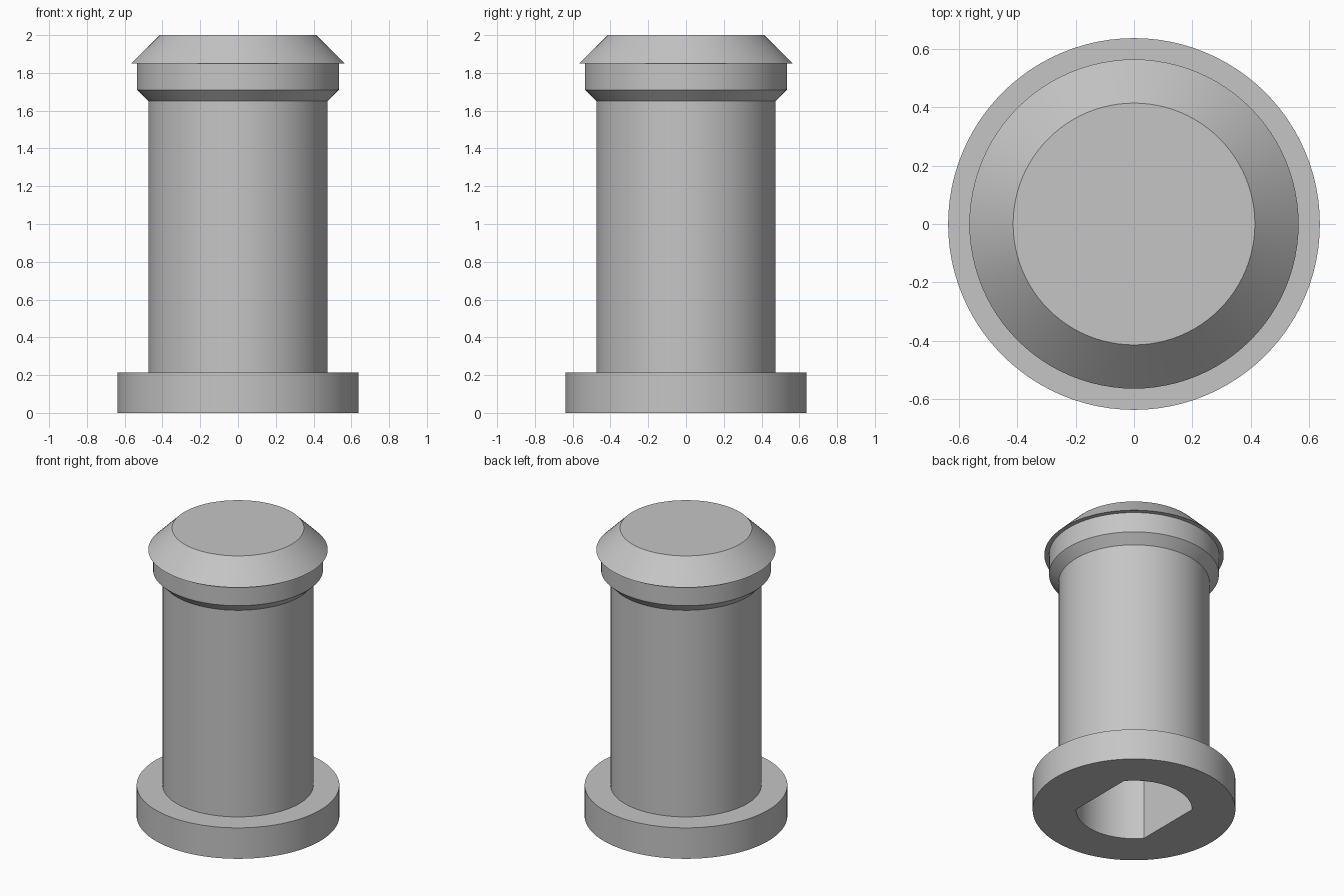
import bpy
import bmesh
import math

cube = bpy.data.objects.get("Cube")
if cube:
    bpy.data.objects.remove(cube)

SEGMENTS = 96
BORE_RADIUS, BORE_FLAT, BORE_DEPTH = 0.365, 0.28, 1.2

grey = bpy.data.materials.new("plain grey")
grey.use_nodes = True
colour = (0.56, 0.56, 0.56, 1)
grey.diffuse_color = colour
grey.node_tree.nodes["Principled BSDF"].inputs["Base Color"].default_value = colour


def make_object(name, bm):
    bmesh.ops.recalc_face_normals(bm, faces=bm.faces)
    mesh = bpy.data.meshes.new(name)
    bm.to_mesh(mesh)
    bm.free()
    mesh.materials.append(grey)
    obj = bpy.data.objects.new(name, mesh)
    bpy.context.collection.objects.link(obj)
    return obj


def lathe(name, profile):
    """Stack rings of (radius, height), bridge them and cap both ends."""
    bm = bmesh.new()
    rings = []
    for r, z in profile:
        angles = [math.tau * i / SEGMENTS for i in range(SEGMENTS)]
        rings.append([bm.verts.new((r * math.cos(a), r * math.sin(a), z)) for a in angles])
    for low, high in zip(rings, rings[1:]):
        for i in range(SEGMENTS):
            j = (i + 1) % SEGMENTS
            bm.faces.new((low[i], low[j], high[j], high[i]))
    bm.faces.new(rings[0])
    bm.faces.new(rings[-1])
    return make_object(name, bm)


# Flanged pin: base flange, shaft, flared collar and bevelled cap
pin = lathe("flanged_pin", [
    (0.638, 0), (0.638, 0.215), (0.475, 0.215), (0.475, 1.65),
    (0.535, 1.71), (0.535, 1.85), (0.565, 1.85), (0.415, 2),
])

# Bore cutter: a round hole with two opposite flats
corner = math.acos(BORE_FLAT / BORE_RADIUS)
steps = SEGMENTS // 4
bm = bmesh.new()
outline = []
for turn in (0, math.pi):
    for i in range(steps + 1):
        a = turn + corner + (math.pi - 2 * corner) * i / steps
        outline.append(bm.verts.new((BORE_RADIUS * math.cos(a), BORE_RADIUS * math.sin(a), -0.1)))
floor = bm.faces.new(outline)
top = bmesh.ops.extrude_face_region(bm, geom=[floor])["geom"]
bmesh.ops.translate(bm, vec=(0, 0, BORE_DEPTH + 0.1),
                    verts=[v for v in top if isinstance(v, bmesh.types.BMVert)])
cutter = make_object("bore_cutter", bm)
cutter.hide_render = True

# Cut the bore, then remove the cutter
cut = pin.modifiers.new("bore", "BOOLEAN")
cut.operation = "DIFFERENCE"
cut.solver = "EXACT"
cut.object = cutter
bpy.ops.object.select_all(action="DESELECT")
pin.select_set(True)
bpy.context.view_layer.objects.active = pin
bpy.ops.object.modifier_apply(modifier=cut.name)
bpy.data.objects.remove(cutter)

bpy.ops.object.shade_smooth_by_angle(angle=math.radians(25))
